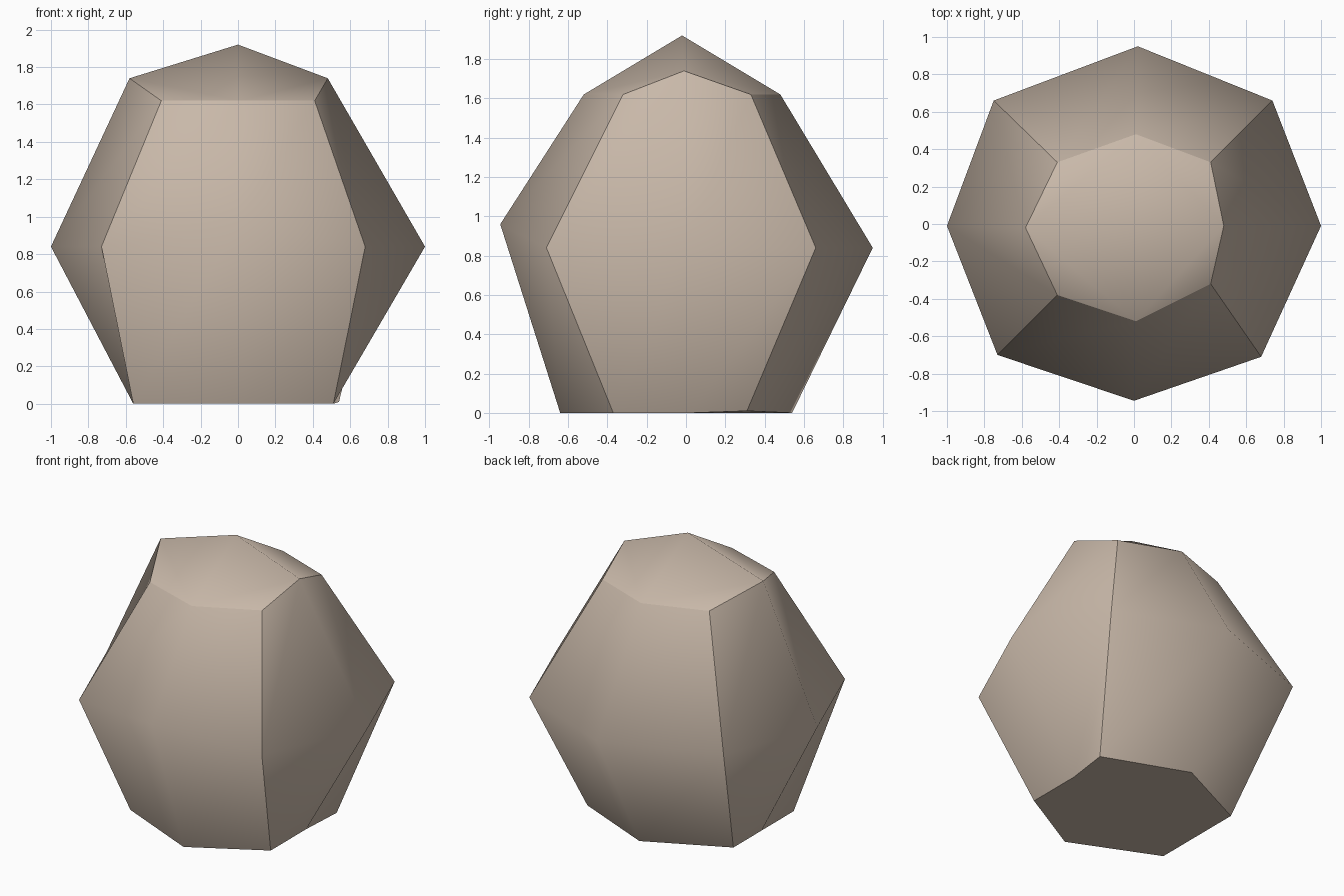
import bpy, bmesh

if "Cube" in bpy.data.objects:
    bpy.data.objects.remove(bpy.data.objects["Cube"])

# Stone colour
stone = bpy.data.materials.new("warm beige stone")
stone.diffuse_color = (0.58, 0.48, 0.395, 1)
stone.use_nodes = True
stone.node_tree.nodes["Principled BSDF"].inputs["Base Color"].default_value = stone.diffuse_color

# Eight-point rings, starting at the front and running anticlockwise
BASE = [(.03, -.64, 0), (.51, -.37, 0), (.51, .02, 0), (.54, .31, .01),
        (-.02, .54, 0), (-.56, .28, 0), (-.56, -.03, 0), (-.56, -.38, 0)]
WAIST = [(.0, -.945, .96), (.68, -.71, .84), (1, -.01, .84), (.74, .66, .84),
         (.02, .95, .84), (-.75, .66, .84), (-1, -.01, .84), (-.73, -.70, .84)]
SHOULDER = [(.01, -.52, 1.62), (.41, -.32, 1.62), (.48, -.01, 1.74), (.41, .33, 1.62),
            (.01, .48, 1.62), (-.41, .33, 1.62), (-.58, -.02, 1.74), (-.41, -.38, 1.62)]

bm = bmesh.new()
rings = [[bm.verts.new(p) for p in ring] for ring in (BASE, WAIST, SHOULDER)]

# Sides
for low, high in zip(rings, rings[1:]):
    for i in range(8):
        j = (i + 1) % 8
        bm.faces.new((low[i], low[j], high[j], high[i]))

# Crown and underside: four quads each, around a centre point
for ring, centre in ((rings[2], (0, -.02, 1.92)), (rings[0], (0, -.03, 0))):
    c = bm.verts.new(centre)
    for i in (0, 2, 4, 6):
        bm.faces.new((ring[i], ring[i + 1], ring[(i + 2) % 8], c))
bmesh.ops.recalc_face_normals(bm, faces=bm.faces)

# Smooth panels, with hard edges along both rims and the four corner columns
for f in bm.faces:
    f.smooth = True
hard = [(r[i], r[(i + 1) % 8]) for r in (rings[0], rings[2]) for i in range(8)]
hard += [(a[i], b[i]) for a, b in zip(rings, rings[1:]) for i in (1, 3, 5, 7)]
for pair in hard:
    bm.edges.get(pair).smooth = False

mesh = bpy.data.meshes.new("boulder")
bm.to_mesh(mesh)
bm.free()
mesh.materials.append(stone)
bpy.context.collection.objects.link(bpy.data.objects.new("boulder", mesh))
